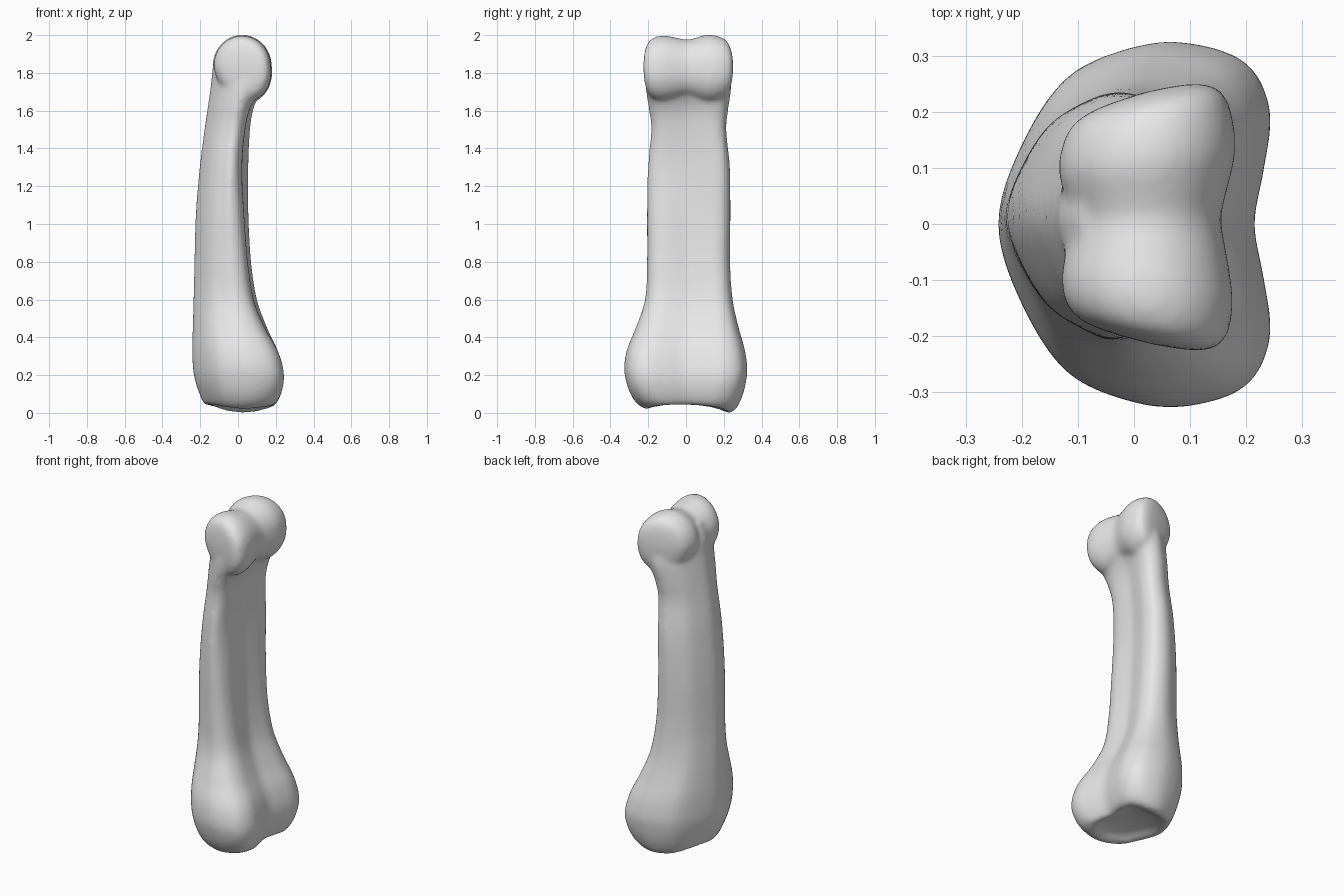
import bpy
import bmesh
import math

default_cube = bpy.data.objects.get("Cube")
if default_cube:
    bpy.data.objects.remove(default_cube, do_unlink=True)


def spline(points, steps, closed=False):
    """Catmull-Rom curve through tuples of any length."""
    count = len(points)
    result = []

    def pick(i):
        return points[i % count] if closed else points[max(0, min(count - 1, i))]

    for i in range(count if closed else count - 1):
        a, b, c, d = (pick(i + k) for k in (-1, 0, 1, 2))
        for s in range(steps):
            t = s / steps
            result.append(tuple(
                q + t / 2 * (r - p + t * (2 * p - 5 * q + 4 * r - w + t * (3 * (q - r) + w - p)))
                for p, q, r, w in zip(a, b, c, d)))
    if not closed:
        result.append(points[-1])
    return result


def loft(bm, rings):
    """Skin a list of equal rings and cap both ends."""
    loops = [[bm.verts.new(co) for co in ring] for ring in rings]
    for low, high in zip(loops, loops[1:]):
        for i in range(len(low)):
            j = (i + 1) % len(low)
            bm.faces.new((low[i], low[j], high[j], high[i]))
    bm.faces.new(loops[0][::-1])
    bm.faces.new(loops[-1])


# D-shaped cross-section: rounded towards -x, slightly hollow towards +x
half = [(-.85, .4), (-.5, .81), (0, .98), (.42, 1), (.83, .89), (1, .63), (.95, .3)]
outline = [(-1, 0)] + half + [(.88, 0)] + [(u, -v) for u, v in reversed(half)]
section = spline(outline, 4, closed=True)

# Shaft and flared base: height, x limits, y limits, skew of the hollow side
stations = [
    (.068, -.02, .02, -.03, .03, 0),
    (.06, -.1, .11, -.14, .15, 0),
    (.042, -.17, .185, -.21, .23, 0),
    (.1, -.204, .227, -.28, .287, 0),
    (.2, -.234, .243, -.322, .321, 0),
    (.32, -.242, .214, -.314, .312, 0),
    (.45, -.24, .158, -.265, .278, .02),
    (.6, -.236, .106, -.217, .247, .03),
    (.8, -.231, .075, -.207, .234, .03),
    (1.05, -.224, .063, -.207, .236, .04),
    (1.3, -.203, .066, -.203, .233, .06),
    (1.5, -.178, .072, -.186, .214, .045),
    (1.62, -.16, .09, -.199, .226, .03),
    (1.74, -.143, .13, -.214, .24, 0),
    (1.84, -.132, .1, -.19, .21, 0),
    (1.92, -.1, .06, -.1, .12, 0),
]


def shaft_ring(station):
    z, x0, x1, y0, y1, skew = station
    ring = []
    # The rounded side is slimmer above the base
    slim = .12 * min(1, max(0, (z - .4) / .3))
    for u, v in section:
        x = (x0 + x1) / 2 + u * (x1 - x0) / 2 - skew * max(0, u) * (1 - v) / 2
        y = (y0 + y1) / 2 + v * (y1 - y0) / 2 * (1 - slim * max(0, .4 - u))
        # The joint surface underneath dips at both sides
        dip = (.85 * y * y + .05 * y) * max(0, 1 - z / .18) * max(0, 1 - 18 * x * x)
        ring.append((x, y, z - dip))
    return ring


# Two-lobed knuckle: a spool profile (y, radius scale) turned about the y axis
spool = [(-.236, .05), (-.229, .55), (-.212, .82), (-.175, .95), (-.12, .98),
         (-.05, .91), (.01, .85), (.06, .92), (.12, 1.01), (.18, .98),
         (.23, .85), (.254, .55), (.262, .05)]


def knuckle_ring(point):
    y, scale = point
    ring = []
    for i in range(48):
        angle = math.tau * i / 48
        x = .155 * scale * math.cos(angle)
        z = .165 * scale * math.sin(angle)
        # The underside hangs lower and forward over the neck
        hang = max(0, -z)
        ring.append((.022 + x + .15 * hang, y * (.9 + x), 1.835 + z - .15 * hang))
    return ring


bm = bmesh.new()
loft(bm, [shaft_ring(s) for s in spline(stations, 5)])
loft(bm, [knuckle_ring(p) for p in spline(spool, 4)])
bmesh.ops.recalc_face_normals(bm, faces=bm.faces)
mesh = bpy.data.meshes.new("finger_bone")
bm.to_mesh(mesh)
bm.free()
bone = bpy.data.objects.new("finger_bone", mesh)
bpy.context.collection.objects.link(bone)

# Fuse knuckle and shaft into one smooth skin
fuse = bone.modifiers.new("fuse", 'REMESH')
fuse.mode = 'VOXEL'
fuse.voxel_size = .012
fuse.use_smooth_shade = True
soften = bone.modifiers.new("soften", 'SMOOTH')
soften.factor = .5
soften.iterations = 10

# Plain bone colour
material = bpy.data.materials.new("pale_grey")
material.use_nodes = True
colour = (.8, .8, .8, 1)
material.diffuse_color = colour
material.node_tree.nodes["Principled BSDF"].inputs["Base Color"].default_value = colour
mesh.materials.append(material)
